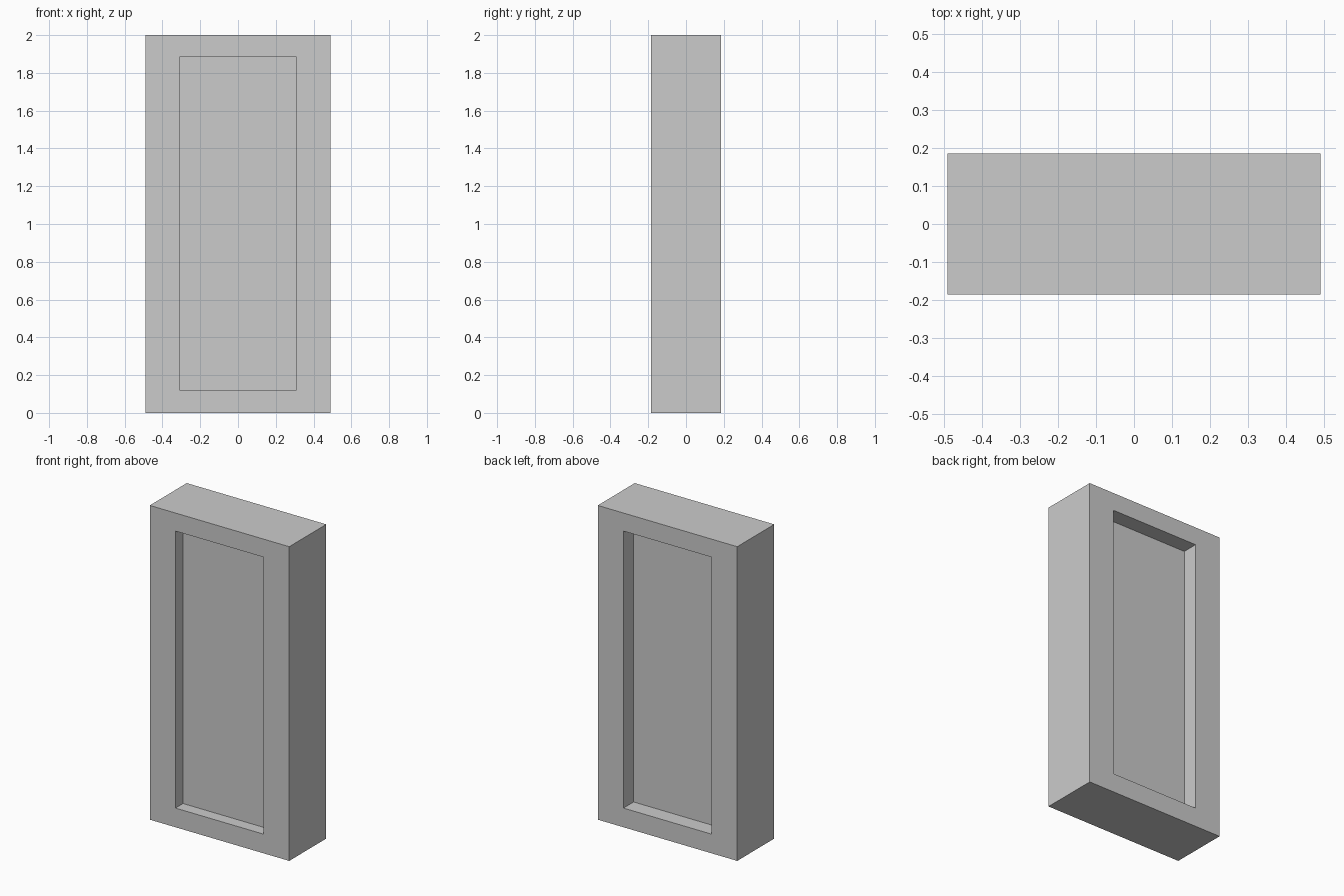
import bpy, bmesh
from mathutils import Matrix, Vector

if "Cube" in bpy.data.objects:
    bpy.data.objects.remove(bpy.data.objects["Cube"])

HALF_W, HALF_D, HEIGHT = 0.491, 0.186, 2.0
POCKET_HALF_W, POCKET_LOW, POCKET_HIGH = 0.31, 0.122, 1.885


def sink_pocket(bm, side, depth):
    """Inset the front (-1) or back (+1) face and push it inwards."""
    face = next(f for f in bm.faces if f.normal.y * side > 0.9)
    bmesh.ops.inset_individual(bm, faces=[face], thickness=0.1)
    mid = HEIGHT / 2
    for v in face.verts:
        v.co.x = POCKET_HALF_W if v.co.x > 0 else -POCKET_HALF_W
        v.co.z = POCKET_HIGH if v.co.z > mid else POCKET_LOW
    floor = bmesh.ops.extrude_discrete_faces(bm, faces=[face])["faces"][0]
    bmesh.ops.translate(bm, verts=list(floor.verts), vec=Vector((0, -side * depth, 0)))


# Solid slab
bm = bmesh.new()
bmesh.ops.create_cube(bm, size=1.0, matrix=Matrix.Translation((0, 0, HEIGHT / 2))
                      @ Matrix.Diagonal((2 * HALF_W, 2 * HALF_D, HEIGHT, 1)))
bm.normal_update()

# Shallow front recess and deeper back recess
sink_pocket(bm, -1, 0.076)
bm.normal_update()
sink_pocket(bm, 1, 0.102)
bmesh.ops.recalc_face_normals(bm, faces=bm.faces)

mesh = bpy.data.meshes.new("recessed_panel")
bm.to_mesh(mesh)
bm.free()
bpy.context.collection.objects.link(bpy.data.objects.new("recessed_panel", mesh))
